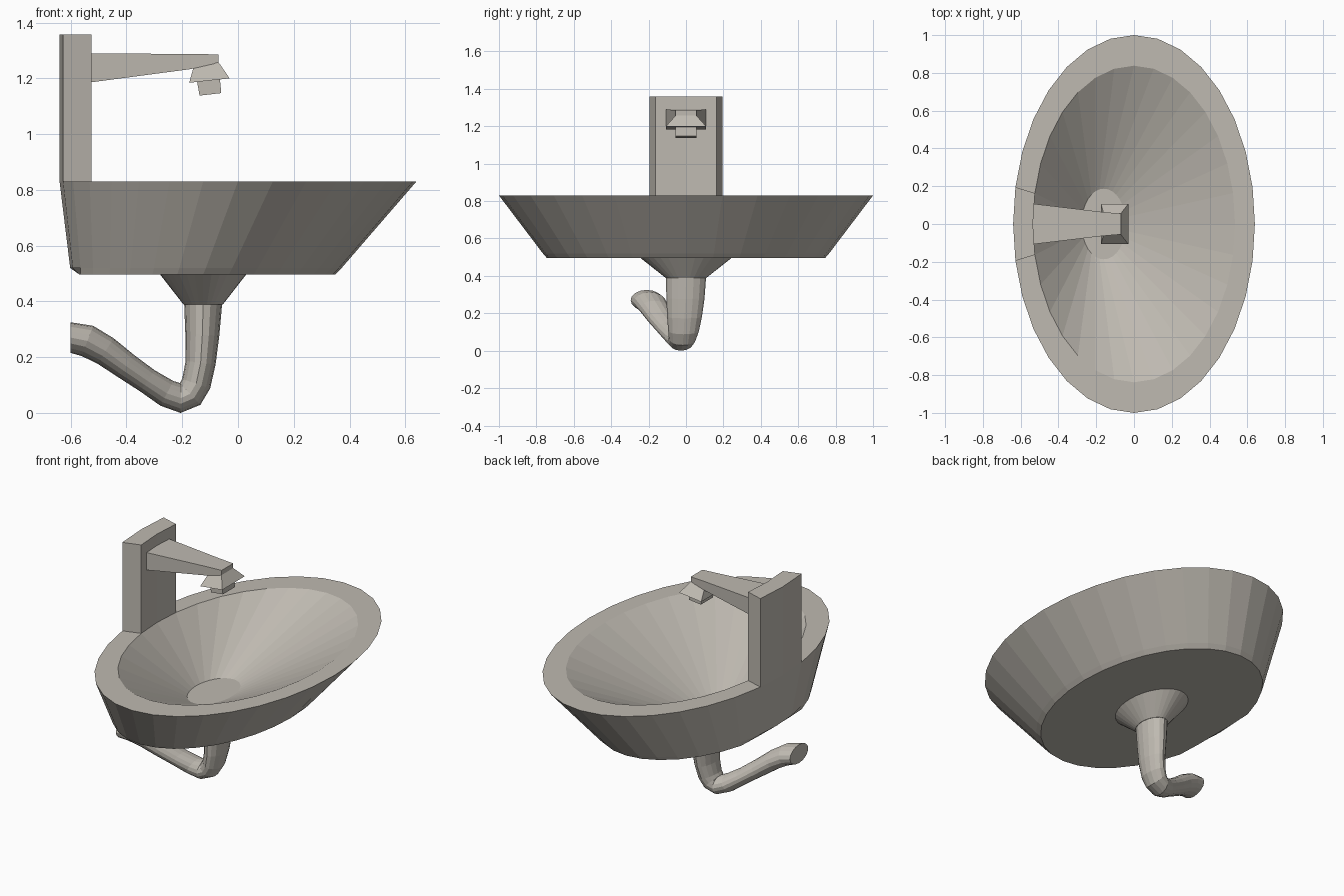
import bpy, bmesh, math
from mathutils import Vector

if "Cube" in bpy.data.objects:
    bpy.data.objects.remove(bpy.data.objects["Cube"])

mat = bpy.data.materials.new("warm grey ceramic")
mat.diffuse_color = (0.52, 0.49, 0.44, 1)
mat.use_nodes = True
mat.node_tree.nodes["Principled BSDF"].inputs["Base Color"].default_value = mat.diffuse_color


def make(name, loops, cap_start=True, cap_end=True, closed=False):
    """Skin a list of equal-length point loops into a flat-shaded solid."""
    bm = bmesh.new()
    rows = [[bm.verts.new(p) for p in loop] for loop in loops]
    n = len(rows[0])
    pairs = list(zip(rows, rows[1:]))
    if closed:
        pairs.append((rows[-1], rows[0]))
    for a, b in pairs:
        for i in range(n):
            j = (i + 1) % n
            bm.faces.new((a[i], a[j], b[j], b[i]))
    if cap_start:
        bm.faces.new(rows[0][::-1])
    if cap_end:
        bm.faces.new(rows[-1])
    bmesh.ops.recalc_face_normals(bm, faces=bm.faces)
    me = bpy.data.meshes.new(name)
    bm.to_mesh(me)
    bm.free()
    me.materials.append(mat)
    ob = bpy.data.objects.new(name, me)
    bpy.context.collection.objects.link(ob)
    return ob


def ellipse(cx, rx, ry, z, n=32, xmin=-9):
    return [(max(xmin, cx + rx * math.cos(2 * math.pi * i / n)),
             ry * math.sin(2 * math.pi * i / n), z) for i in range(n)]


def rect(x0, z0, x1, z1, hy):
    """Rectangle across y whose x edges may sit at different heights."""
    return [(x0, -hy, z0), (x1, -hy, z1), (x1, hy, z1), (x0, hy, z0)]


# Basin: underside, outer wall, rim, sloping bowl and bowl floor
make("basin", [
    ellipse(-0.125, 0.475, 0.745, 0.497, xmin=-0.57),
    ellipse(-0.115, 0.487, 0.765, 0.52),
    ellipse(0, 0.64, 1.0, 0.83),
    ellipse(0, 0.535, 0.838, 0.83),
    ellipse(-0.16, 0.118, 0.187, 0.52),
])

# Drain cone under the basin
make("drain_cone", [ellipse(-0.125, 0.155, 0.245, 0.497),
                    ellipse(-0.125, 0.07, 0.107, 0.388)])

# Curved waste pipe: x, y, z, half thickness, half width
path = [(-0.125, 0, 0.39, 0.068, 0.107), (-0.128, -0.003, 0.28, 0.061, 0.102),
        (-0.134, -0.008, 0.18, 0.054, 0.093), (-0.150, -0.013, 0.105, 0.053, 0.082),
        (-0.172, -0.018, 0.068, 0.054, 0.074), (-0.205, -0.026, 0.053, 0.053, 0.070),
        (-0.255, -0.048, 0.070, 0.050, 0.068), (-0.325, -0.088, 0.115, 0.046, 0.070),
        (-0.40, -0.130, 0.167, 0.049, 0.074), (-0.475, -0.167, 0.222, 0.054, 0.080),
        (-0.54, -0.193, 0.258, 0.058, 0.086), (-0.60, -0.210, 0.270, 0.055, 0.086)]
loops = []
for k, (x, y, z, a, b) in enumerate(path):
    p, q = path[max(k - 1, 0)], path[min(k + 1, len(path) - 1)]
    t = Vector((q[0] - p[0], 0, q[2] - p[2])).normalized()
    if k == 0:
        t = Vector((0, 0, -1))
    if k == len(path) - 1:
        t = Vector((-1, 0, 0))
    side = Vector((0, 1, 0))
    up = side.cross(t)
    loops.append([Vector((x, y, z)) + up * a * math.cos(2 * math.pi * i / 16)
                  + side * b * math.sin(2 * math.pi * i / 16) for i in range(16)])
make("waste_pipe", loops)

# Back panel: the rear rim segments raised straight up
outer, inner = ellipse(0, 0.64, 1.0, 0), ellipse(0, 0.535, 0.838, 0)
plan = [outer[i] for i in (15, 16, 17)] + [inner[i] for i in (17, 16, 15)]
make("back_panel", [[(x, y, z) for x, y, _ in plan] for z in (0.83, 1.358)])


# Tap arm, tapering forward
def section(x, z0, z1, hy):
    return [(x, -hy, z0), (x, hy, z0), (x, hy, z1), (x, -hy, z1)]


make("tap_arm", [section(-0.54, 1.184, 1.29, 0.108),
                 section(-0.17, 1.233, 1.287, 0.064),
                 section(-0.07, 1.256, 1.286, 0.055)])

# Flared tap head and square nozzle
make("tap_head", [rect(-0.16, 1.238, -0.07, 1.258, 0.055),
                  rect(-0.175, 1.184, -0.03, 1.2, 0.107)])
make("tap_nozzle", [rect(-0.147, 1.19, -0.065, 1.2, 0.057),
                    rect(-0.138, 1.138, -0.06, 1.147, 0.057)])
